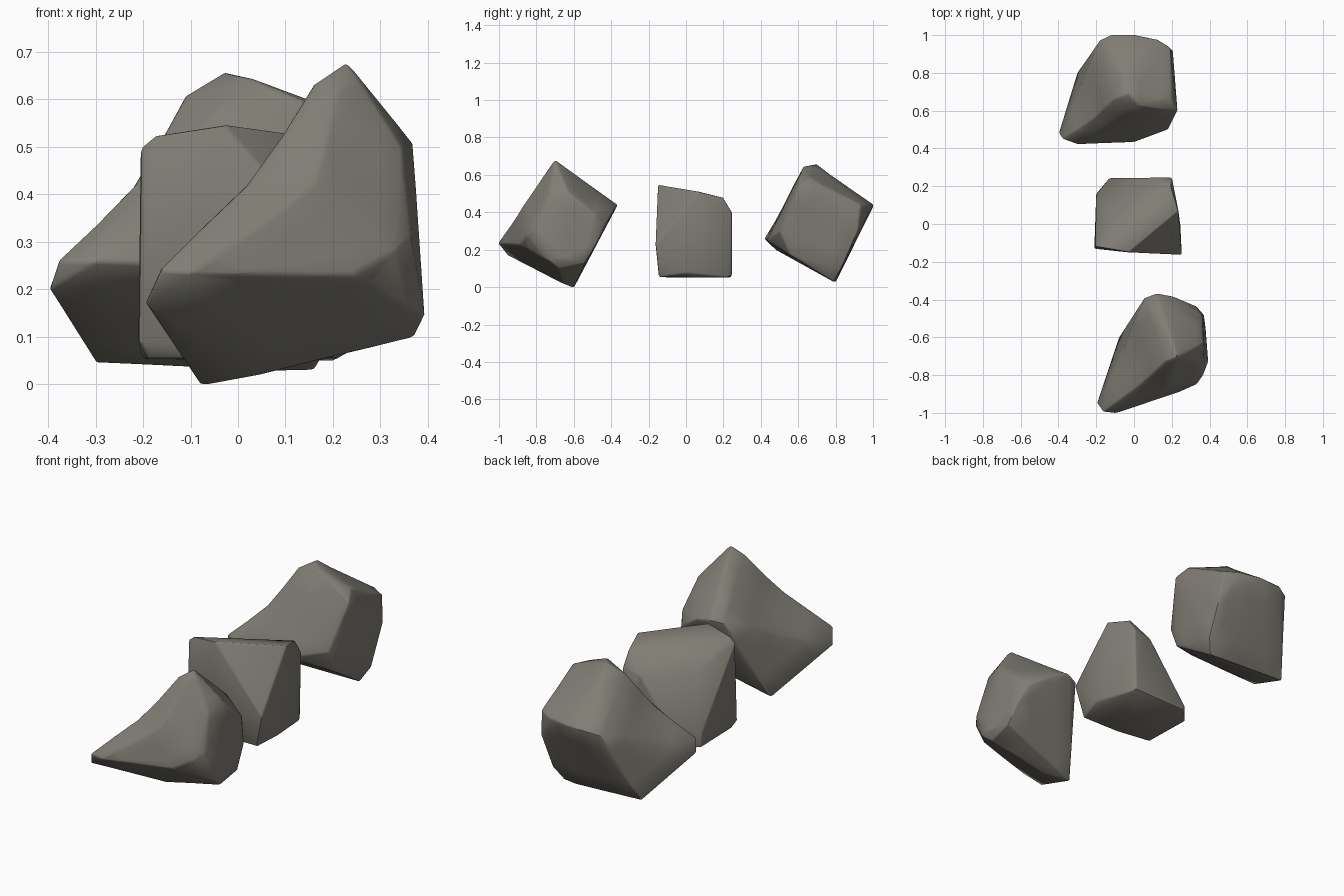
import bpy, bmesh, math
from mathutils import Vector

if "Cube" in bpy.data.objects:
    bpy.data.objects.remove(bpy.data.objects["Cube"])

stone = bpy.data.materials.new("warm grey stone")
stone.diffuse_color = (0.215, 0.205, 0.175, 1)
stone.use_nodes = True
stone.node_tree.nodes["Principled BSDF"].inputs["Base Color"].default_value = stone.diffuse_color


def rock(name, corners, dent=None):
    """Chiselled rock: hull around its corner points, optional hollow, worn edges."""
    bm = bmesh.new()
    for c in corners:
        bm.verts.new(c)
    res = bmesh.ops.convex_hull(bm, input=bm.verts[:])
    loose = {g for k in ("geom_interior", "geom_unused") for g in res[k]
             if isinstance(g, bmesh.types.BMVert)}
    bmesh.ops.delete(bm, geom=list(loose), context='VERTS')
    bmesh.ops.recalc_face_normals(bm, faces=bm.faces[:])
    # shallow hollow pressed into the slope
    if dent:
        centre, push, radius = Vector(dent[0]), Vector(dent[1]), dent[2]
        long_edges = [e for e in bm.edges if e.calc_length() > 0.2]
        bmesh.ops.subdivide_edges(bm, edges=long_edges, cuts=3, use_grid_fill=True)
        bmesh.ops.triangulate(bm, faces=bm.faces[:])
        for v in bm.verts:
            t = 1 - (v.co - centre).length / radius
            if t > 0:
                v.co += push * (t * t * (3 - 2 * t))
    me = bpy.data.meshes.new(name)
    bm.to_mesh(me)
    bm.free()
    ob = bpy.data.objects.new(name, me)
    bpy.context.collection.objects.link(ob)
    me.materials.append(stone)
    bpy.ops.object.select_all(action='DESELECT')
    ob.select_set(True)
    bpy.context.view_layer.objects.active = ob
    # worn edges
    b = ob.modifiers.new("worn edges", 'BEVEL')
    b.width = 0.008
    b.segments = 2
    b.limit_method = 'ANGLE'
    b.angle_limit = math.radians(30)
    bpy.ops.object.modifier_apply(modifier=b.name)
    bpy.ops.object.shade_smooth_by_angle(angle=math.radians(35))
    return ob


# front rock: low pointed tip on the left, blunt broad face on the right
rock("front_rock", [
    (-.197, -.95, .17), (-.165, -.995, .24), (-.10, -1.003, .235), (-.08, -.60, -.004),
    (.05, -.66, .02), (.24, -.89, .23), (.33, -.85, .28), (.393, -.73, .14),
    (.365, -.80, .31), (.37, -.68, .10), (.378, -.54, .13), (.37, -.48, .23),
    (.36, -.485, .39), (.33, -.435, .33), (.368, -.63, .51), (.345, -.735, .50),
    (.29, -.64, .58), (.23, -.70, .68), (.16, -.73, .635), (.20, -.38, .42),
    (.12, -.365, .44), (.055, -.39, .43), (.04, -.43, .40), (.15, -.88, .43)],
    dent=((0, -.78, .42), (.028, .005, -.018), .32))

# middle rock: flat rounded base, slanted front right corner, back left sloping away
rock("middle_rock", [
    (-.205, -.12, .50), (-.175, -.125, .525), (-.03, -.15, .547), (.235, .07, .51),
    (.253, -.163, .23), (.195, .20, .48), (.20, .245, .40), (.10, .245, .385),
    (-.12, .08, .395), (-.21, -.13, .09), (-.20, .15, .13), (-.13, .243, .08),
    (.21, -.145, .055), (.245, 0, .075), (.205, .22, .053), (.19, .245, .06),
    (-.12, .243, .053), (-.20, .16, .055), (-.19, -.11, .053), (0, -.14, .053)])

# back rock: same kind as the front one, tip low on the left
rock("back_rock", [
    (-.399, .48, .20), (-.38, .45, .26), (-.30, .42, .26), (0, .433, .25),
    (.18, .50, .30), (.19, .56, .17), (-.30, .80, .043), (.08, .80, .026),
    (.16, .79, .028), (.20, .83, .10), (.205, .92, .30), (.19, .935, .44),
    (.23, .60, .54), (.20, .66, .58), (.13, .61, .60), (.02, .63, .647),
    (-.03, .69, .657), (-.11, .66, .61), (-.18, .975, .42), (-.12, 1.003, .435),
    (0, 1.003, .44), (.12, .978, .44)],
    dent=((-.245, .58, .42), (.026, 0, -.02), .28))
